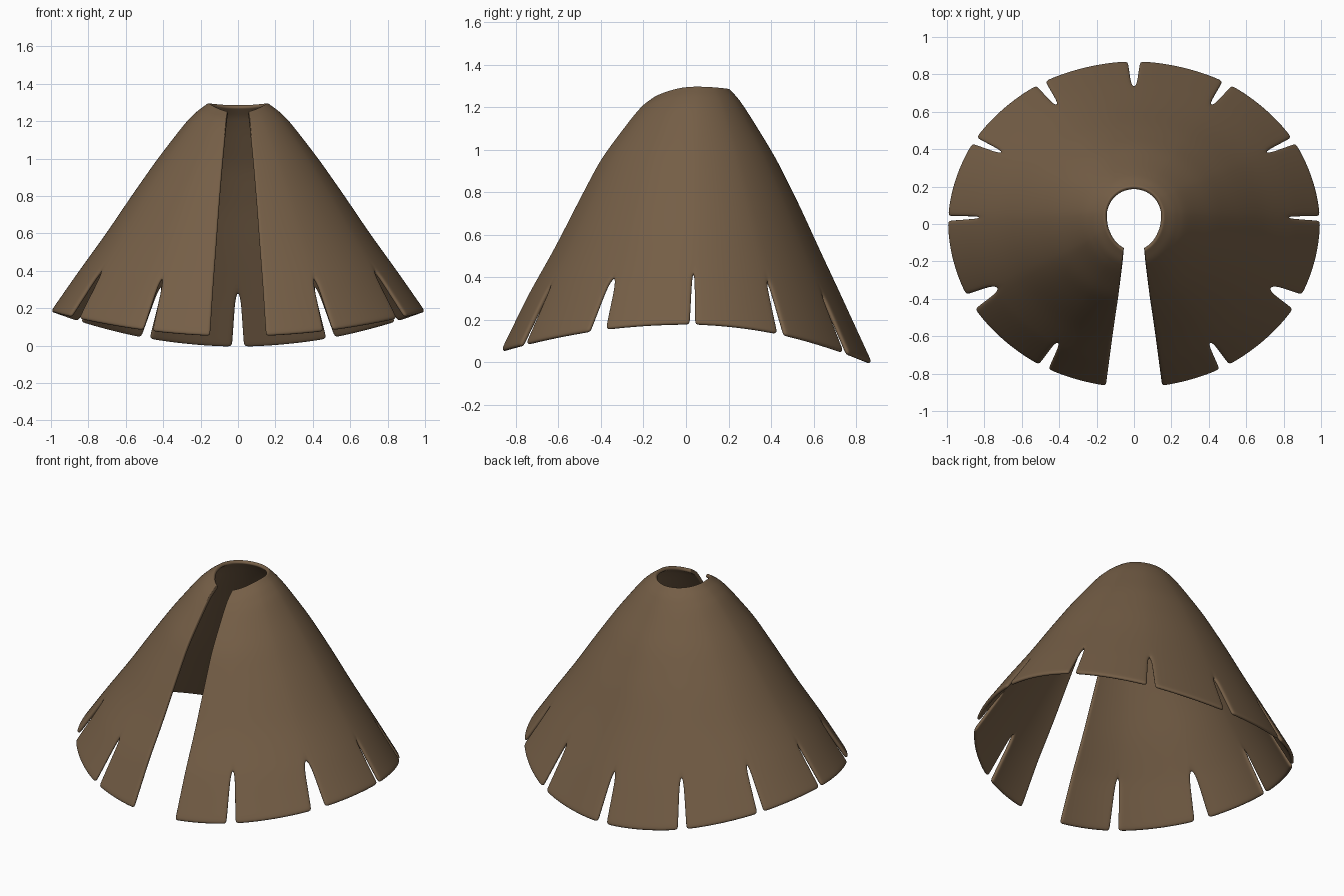
import bpy, bmesh, math

if "Cube" in bpy.data.objects:
    bpy.data.objects.remove(bpy.data.objects["Cube"])

# Profiles from neck to hem: (distance, height) at the side, back and front
SIDE = [(.155, 1.30), (.215, 1.257), (.275, 1.2), (.43, 1.0),
        (.57, .8), (.705, .6), (.85, .4), (1.0, .185)]
BACK = [(.20, 1.29), (.25, 1.235), (.30, 1.16), (.42, .965),
        (.53, .745), (.635, .515), (.755, .26), (.875, 0)]
FRONT = [(.15, 1.25), (.215, 1.205), (.27, 1.14), (.41, .955),
         (.515, .755), (.625, .54), (.75, .32), (.88, .055)]

# Hem notches: angle from the back, half width in degrees
NOTCHES = [(30, 1.5), (59, 1.2), (88, .8), (118.5, 2.8), (151, 1.6)]
TIP = 5.85
ROWS = [0, .2, .5, 1, 1.5, 2, 2.5, 3, 3.5, 4, 4.5, 5, 5.5, TIP, 6.05, 6.5, 6.88, 7]
COLUMNS = [0, .08, .25, .5, .75, .92, 1]


def sample(profile, u):
    i = min(int(u), len(profile) - 2)
    f = u - i
    return [a + (b - a) * f for a, b in zip(profile[i], profile[i + 1])]


def opening_angle(u):
    """Angle of the front edge, measured from the back."""
    s = sample(SIDE, u)[0]
    half = .055 + .095 * (s - .155) / .845
    return math.pi - math.asin(half / s)


def cloth_point(u, degrees):
    a = math.radians(degrees) * opening_angle(u) / opening_angle(7)
    s, zs = sample(SIDE, u)
    r, ze = sample(BACK if math.cos(a) > 0 else FRONT, u)
    cy = .045 * (1 - u / 7)
    reach = r - cy if math.cos(a) > 0 else r + cy
    w = math.cos(a) ** 2
    return (s * math.sin(a), cy + reach * math.cos(a), zs + (ze - zs) * w)


def gap(u, width):
    s = (u - TIP) / (7 - TIP)
    return width * (.45 + .55 * s) if s > 0.001 else 0


# Panels between notches, joined above the notch tips
end = math.degrees(opening_angle(7))
seams = [(-end, 0)] + [(-a, g) for a, g in reversed(NOTCHES)] + [(0, 1.8)] + NOTCHES + [(end, 0)]
bm = bmesh.new()
for (a0, g0), (a1, g1) in zip(seams, seams[1:]):
    grid = []
    for u in ROWS:
        lo, hi = a0 + gap(u, g0), a1 - gap(u, g1)
        grid.append([bm.verts.new(cloth_point(u, lo + (hi - lo) * f)) for f in COLUMNS])
    for top, low in zip(grid, grid[1:]):
        for c in range(len(COLUMNS) - 1):
            bm.faces.new((top[c], top[c + 1], low[c + 1], low[c]))
bmesh.ops.remove_doubles(bm, verts=bm.verts[:], dist=.0002)

mesh = bpy.data.meshes.new("cloak")
bm.to_mesh(mesh)
bm.free()
cloak = bpy.data.objects.new("cloak", mesh)
bpy.context.collection.objects.link(cloak)

# Brown cloth
brown = bpy.data.materials.new("brown_cloth")
brown.use_nodes = True
colour = (.178, .113, .062, 1)
brown.diffuse_color = colour
shader = brown.node_tree.nodes["Principled BSDF"]
shader.inputs["Base Color"].default_value = colour
shader.inputs["Roughness"].default_value = .8
mesh.materials.append(brown)

# Thickness and soft rounded edges
solid = cloak.modifiers.new("thickness", 'SOLIDIFY')
solid.thickness = .024
solid.offset = -1
soft = cloak.modifiers.new("softness", 'SUBSURF')
soft.levels = soft.render_levels = 2
for face in mesh.polygons:
    face.use_smooth = True
